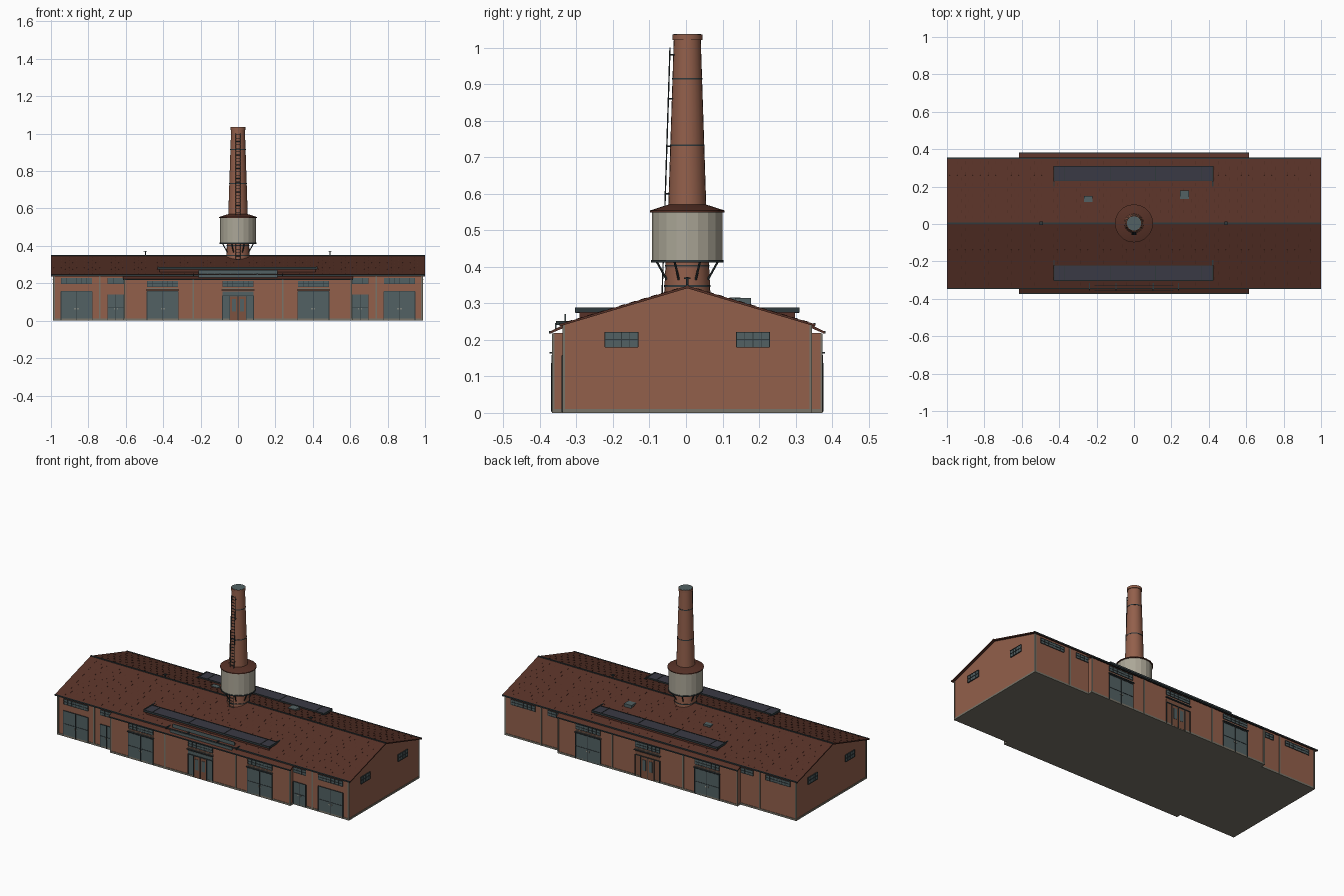
import bpy, bmesh, math
from mathutils import Vector

cube = bpy.data.objects.get("Cube")
if cube:
    bpy.data.objects.remove(cube)

SHIFT = 0.0035  # the hall sits slightly behind the origin


def material(name, r, g, b):
    m = bpy.data.materials.new(name)
    m.use_nodes = True
    m.diffuse_color = (r, g, b, 1)
    m.node_tree.nodes["Principled BSDF"].inputs["Base Color"].default_value = (r, g, b, 1)
    return m


BRICK = material("brick", 0.29, 0.115, 0.07)
ROOF = material("roof tile", 0.095, 0.031, 0.02)
STEEL = material("blue grey steel", 0.085, 0.12, 0.125)
DARK = material("dark metal", 0.03, 0.042, 0.046)
GLASS = material("skylight glass", 0.042, 0.042, 0.058)
CONCRETE = material("concrete", 0.19, 0.175, 0.14)
TANK = material("tank plaster", 0.41, 0.385, 0.31)
WOOD = material("wood", 0.2, 0.085, 0.05)


def finish(name, bm, mat, smooth=False):
    bmesh.ops.recalc_face_normals(bm, faces=bm.faces)
    mesh = bpy.data.meshes.new(name)
    bm.to_mesh(mesh)
    bm.free()
    mesh.materials.append(mat)
    ob = bpy.data.objects.new(name, mesh)
    ob.location.y = SHIFT
    bpy.context.collection.objects.link(ob)
    if smooth:
        bpy.ops.object.select_all(action='DESELECT')
        ob.select_set(True)
        bpy.context.view_layer.objects.active = ob
        bpy.ops.object.shade_smooth_by_angle(angle=math.radians(25))
    return ob


def add_box(bm, x0, x1, y0, y1, z0, z1):
    v = bmesh.ops.create_cube(bm, size=1)["verts"]
    for p in v:
        p.co = ((x0, x1)[p.co.x > 0], (y0, y1)[p.co.y > 0], (z0, z1)[p.co.z > 0])


def boxes(name, mat, items):
    bm = bmesh.new()
    for b in items:
        add_box(bm, *b)
    return finish(name, bm, mat)


def prism(name, mat, profile, x0, x1):
    """Extrude a (y, z) outline along x."""
    bm = bmesh.new()
    f = bm.faces.new([bm.verts.new((x0, y, z)) for y, z in profile])
    new = bmesh.ops.extrude_face_region(bm, geom=[f])["geom"]
    for v in new:
        if isinstance(v, bmesh.types.BMVert):
            v.co.x = x1
    return finish(name, bm, mat)


def lathe(name, mat, profile, sides=24, smooth=True):
    """Closed round solid from (radius, z) points."""
    bm = bmesh.new()
    rings = []
    for r, z in profile:
        rings.append([bm.verts.new((r * math.cos(a), r * math.sin(a), z))
                      for a in (math.tau * i / sides for i in range(sides))])
    for low, high in zip(rings, rings[1:]):
        for i in range(sides):
            j = (i + 1) % sides
            bm.faces.new((low[i], low[j], high[j], high[i]))
    bm.faces.new(rings[0])
    bm.faces.new(rings[-1])
    return finish(name, bm, mat, smooth)


def rods(name, mat, segments, r=0.002):
    bm = bmesh.new()
    for a, b in segments:
        a, b = Vector(a), Vector(b)
        v = bmesh.ops.create_cone(bm, segments=6, radius1=r, radius2=r,
                                  depth=(b - a).length, cap_ends=True)["verts"]
        q = (b - a).to_track_quat('Z', 'Y')
        for p in v:
            p.co = q @ p.co + (a + b) / 2
    return finish(name, bm, mat)


def roof_z(y):
    return 0.348 - 0.301 * abs(y)


def out(s, f, x0, x1, z0, z1, d, back=0.002):
    """Box standing d proud of the long wall at depth f on side s."""
    return (x0, x1, *sorted((s * (f - back), s * (f + d))), z0, z1)


# Hall, bay and floor
HALL, BAY = 0.338, 0.366
prism("hall_walls", BRICK, [(-HALL, 0.002), (HALL, 0.002), (HALL, 0.243), (0, 0.343), (-HALL, 0.243)],
      -0.985, 0.985)
boxes("bay_walls", BRICK, [(-0.608, 0.608, -BAY, BAY, 0.002, 0.218)])
boxes("plinth", CONCRETE, [(-0.988, 0.988, -0.341, 0.341, 0, 0.011),
                           (-0.611, 0.611, -0.369, 0.369, 0, 0.011)])

# Main roof with staggered raised tile joints
prism("roof", ROOF, [(-0.349, 0.243), (0, 0.348), (0.349, 0.243),
                     (0.349, 0.237), (0, 0.341), (-0.349, 0.237)], -1, 1)
joints = []
for row in range(11):
    y = 0.025 + row * 0.029
    for col in range(48):
        x = -0.985 + col * 0.041 + (row % 2) * 0.02
        for s in (-1, 1):
            joints.append(((x, s * y, roof_z(y)), (x, s * (y + 0.017), roof_z(y + 0.017))))
rods("tile_joints", ROOF, joints, 0.0012)
boxes("ridge_cap", DARK, [(-1, 1, -0.004, 0.004, 0.343, 0.351)])

for s, side in ((-1, "front"), (1, "back")):
    # Eaves, lean-to roof and gutters
    prism(side + "_bay_roof", ROOF, [(s * 0.33, 0.246), (s * 0.375, 0.223), (s * 0.375, 0.217), (s * 0.33, 0.236)],
          -0.615, 0.615)
    boxes(side + "_gutters", DARK, [out(s, 0.347, -1, 1, 0.239, 0.246, 0.004),
                                    out(s, 0.373, -0.615, 0.615, 0.217, 0.224, 0.005)])
    # Corner posts and downpipes
    posts = [out(s, HALL, x - 0.004, x + 0.004, 0, 0.24, 0.004) for x in (-0.983, -0.74, 0.74, 0.983)]
    posts += [out(s, BAY, x - 0.004, x + 0.004, 0, 0.217, 0.004) for x in (-0.606, -0.24, 0.24, 0.606)]
    boxes(side + "_posts", CONCRETE, posts)

    # Openings: centre, width, bottom, top, wall depth
    windows = [(x, w, 0.197, 0.228, HALL) for x, w in ((-0.863, 0.165), (-0.653, 0.085), (0.653, 0.085), (0.863, 0.165))]
    windows += [(x, 0.165, 0.182, 0.212, BAY) for x in (-0.403, 0, 0.403)]
    doors = [(-0.403, 0.167, 0.157, BAY), (0.403, 0.167, 0.157, BAY)]
    if s < 0:
        doors += [(-0.863, 0.167, 0.157, HALL), (0.863, 0.167, 0.157, HALL),
                  (-0.653, 0.085, 0.14, HALL), (0.653, 0.085, 0.14, HALL)]
    panes, bars, leaves, frames, handles = [], [], [], [], []
    for x, w, z0, z1, f in windows:
        h = w / 2
        panes.append(out(s, f, x - h, x + h, z0, z1, 0.002))
        n = round(w / 0.028)
        bars += [out(s, f, x - h + w * i / n - 0.001, x - h + w * i / n + 0.001, z0, z1, 0.004) for i in range(n + 1)]
        bars += [out(s, f, x - h, x + h, z - 0.001, z + 0.001, 0.004) for z in (z0, (z0 + z1) / 2, z1)]
    for x, w, top, f in doors:
        h = w / 2
        leaves.append(out(s, f, x - h, x + h, 0.004, top, 0.003))
        frames += [out(s, f, p - 0.0015, p + 0.0015, 0.002, top, 0.006) for p in (x - h, x, x + h)]
        frames += [out(s, f, x - h, x + h, z - 0.001, z + 0.001, 0.005) for z in (top / 2, top)]
        handles += [out(s, f, x + k - 0.002, x + k + 0.002, 0.06, 0.068, 0.006) for k in (-0.008, 0.008)]
    boxes(side + "_window_panes", STEEL, panes)
    boxes(side + "_window_bars", DARK, bars)
    boxes(side + "_gates", STEEL, leaves)
    boxes(side + "_gate_frames", DARK, frames)
    boxes(side + "_gate_handles", TANK, handles)
    # Awnings over the bay openings
    boxes(side + "_awnings", DARK, [out(s, BAY, x - 0.088, x + 0.088, 0.162, 0.166, 0.011) for x in (-0.403, 0, 0.403)])
    boxes(side + "_lintels", CONCRETE, [out(s, BAY, x - 0.083, x + 0.083, 0.17, 0.174, 0.003) for x in (-0.403, 0, 0.403)])
    # Central entrance
    boxes(side + "_entrance_surround", STEEL if s < 0 else WOOD, [out(s, BAY, -0.083, 0.083, 0.004, 0.155, 0.002)])
    boxes(side + "_entrance_door", WOOD, [out(s, BAY, -0.043, 0.043, 0.004, 0.13, 0.004)])
    boxes(side + "_entrance_bars", DARK,
          [out(s, BAY, x - 0.0015, x + 0.0015, 0.004, 0.135, 0.007) for x in (-0.083, -0.045, 0, 0.045, 0.083)]
          + [out(s, BAY, -0.083, 0.083, 0.132, 0.136, 0.007)])
    boxes(side + "_entrance_panes", STEEL,
          [out(s, BAY, min(k, k * 3), max(k, k * 3), 0.05, 0.115, 0.006) for k in (-0.011, 0.011)])

    # Long roof skylight
    boxes(side + "_skylight_curb", ROOF, [(-0.42, 0.415, *sorted((s * 0.225, s * 0.295)), 0.25, 0.277)])
    boxes(side + "_skylight_glass", GLASS, [(-0.428, 0.422, *sorted((s * 0.228, s * 0.305)), 0.275, 0.286)])
    ribs = [(x - 0.0015, x + 0.0015, *sorted((s * 0.228, s * 0.306)), 0.274, 0.288)
            for x in (-0.37, -0.125, 0.115, 0.36)]
    ribs += [(x - 0.003, x + 0.003, *sorted((s * 0.195, s * 0.306)), 0.276, 0.289) for x in (-0.427, 0.421)]
    ribs += [(-0.428, 0.422, *sorted((s * y, s * (y + 0.003))), 0.275, 0.288) for y in (0.226, 0.304)]
    boxes(side + "_skylight_ribs", DARK, ribs)

# Blank signboards above the front eave
boxes("front_signboard", STEEL, [(-0.21, 0.21, -0.362, -0.358, 0.226, 0.246),
                                 (-0.21, 0.21, -0.336, -0.332, 0.249, 0.27)])
boxes("signboard_brackets", DARK, [(x, x + 0.006, -0.36, -0.305, 0.24, 0.252) for x in (-0.24, -0.1, 0.1, 0.234)])

# Gable ends: windows, corner trims
for s, side in ((1, "left"), (-1, "right")):
    def gable(y0, y1, z0, z1, d):
        return (*sorted((s * 0.983, s * (0.985 + d))), y0, y1, z0, z1)
    panes, bars = [], []
    for y0 in (-0.225, 0.135):
        panes.append(gable(y0, y0 + 0.09, 0.18, 0.221, 0.003))
        bars += [gable(y0 + i * 0.0225 - 0.001, y0 + i * 0.0225 + 0.001, 0.18, 0.221, 0.005) for i in range(5)]
        bars += [gable(y0, y0 + 0.09, z, z + 0.002, 0.006) for z in (0.179, 0.2, 0.22)]
    boxes(side + "_gable_panes", STEEL, panes)
    boxes(side + "_gable_bars", DARK, bars)
    boxes(side + "_gable_trims", CONCRETE, [gable(y - 0.004, y + 0.004, 0, 0.24, 0.003) for y in (-HALL, HALL)])

# Roof hatches and ridge vents
boxes("roof_hatches", STEEL, [(0.245, 0.295, 0.13, 0.175, 0.29, 0.314), (-0.268, -0.222, 0.115, 0.145, 0.295, 0.316)])
rods("ridge_vents", DARK, [((x, 0, 0.345), (x, 0, 0.372)) for x in (-0.495, 0.492)], 0.004)
boxes("ridge_vent_caps", DARK, [(x - 0.009, x + 0.009, -0.009, 0.009, 0.366, 0.37) for x in (-0.495, 0.492)])

# Chimney, water tank and ladder
lathe("chimney", BRICK, [(0.065, 0.29), (0.052, 0.565), (0.037, 1.02), (0.041, 1.02), (0.041, 1.035), (0.034, 1.035)])
lathe("chimney_mouth", STEEL, [(0.038, 1.03), (0.038, 1.0365)])
for i, (r, z) in enumerate(((0.0415, 0.912), (0.0475, 0.73), (0.0605, 0.4), (0.064, 0.345))):
    lathe(f"chimney_band_{i + 1}", DARK, [(r, z), (r, z + 0.005)])
lathe("water_tank", TANK, [(0.096, 0.415), (0.096, 0.552)], 20, False)
lathe("tank_base_ring", DARK, [(0.099, 0.411), (0.099, 0.418)], 20)
lathe("tank_roof", ROOF, [(0.102, 0.549), (0.102, 0.554), (0.052, 0.57)], 20)
struts = []
for i in range(8):
    a = math.tau * (i + 0.5) / 8
    c, d = math.cos(a), math.sin(a)
    struts.append(((0.061 * c, 0.061 * d, 0.365), (0.09 * c, 0.09 * d, 0.413)))
rods("tank_struts", DARK, struts, 0.003)


def ladder_y(z):
    return -0.07 + (z - 0.29) * 0.032


ladder = [((x, ladder_y(0.29), 0.29), (x, ladder_y(1), 1)) for x in (-0.013, 0.013)]
ladder += [((-0.013, ladder_y(z), z), (0.013, ladder_y(z), z)) for z in (0.31 + 0.018 * i for i in range(39))]
ladder += [((x, ladder_y(z), z), (x, -0.03, z)) for z in (0.6, 0.73, 0.86, 0.98) for x in (-0.013, 0.013)]
rods("ladder", DARK, ladder, 0.0018)
